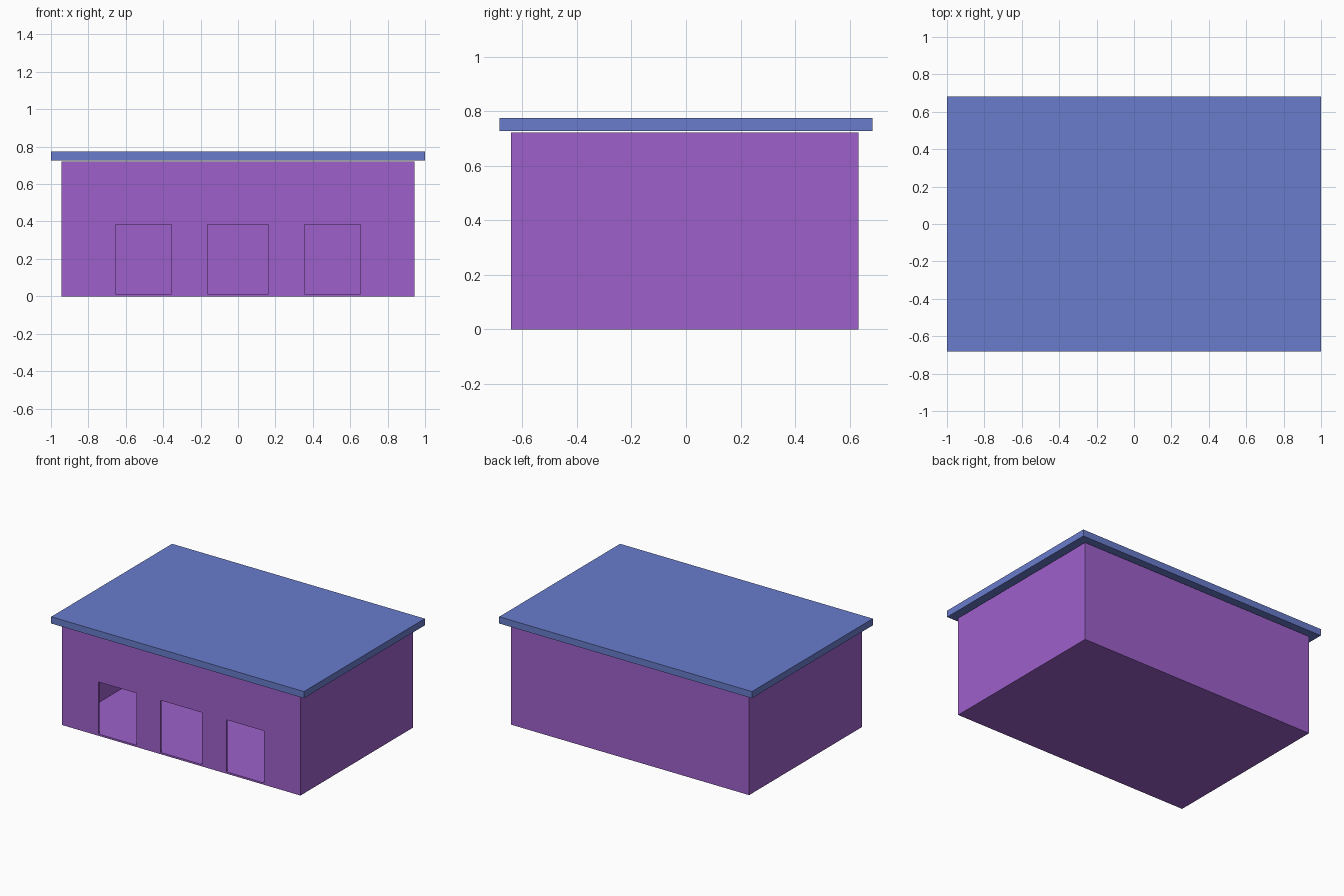
import bpy
import bmesh
from mathutils import Vector

if "Cube" in bpy.data.objects:
    bpy.data.objects.remove(bpy.data.objects["Cube"], do_unlink=True)


def make_material(name, colour):
    mat = bpy.data.materials.new(name)
    mat.use_nodes = True
    mat.diffuse_color = (*colour, 1)
    mat.node_tree.nodes["Principled BSDF"].inputs["Base Color"].default_value = (*colour, 1)
    return mat


def make_box(name, low, high, mat):
    """Axis-aligned box between two corners."""
    low, high = Vector(low), Vector(high)
    bm = bmesh.new()
    bmesh.ops.create_cube(bm, size=1)
    bmesh.ops.scale(bm, vec=high - low, verts=bm.verts)
    mesh = bpy.data.meshes.new(name)
    bm.to_mesh(mesh)
    bm.free()
    mesh.materials.append(mat)
    obj = bpy.data.objects.new(name, mesh)
    obj.location = (low + high) / 2
    bpy.context.collection.objects.link(obj)
    return obj


def cut(target, cutter):
    """Subtract the cutter, apply the result and discard the cutter."""
    cutter.hide_render = True
    mod = target.modifiers.new("opening", 'BOOLEAN')
    mod.operation = 'DIFFERENCE'
    mod.solver = 'EXACT'
    mod.object = cutter
    bpy.context.view_layer.objects.active = target
    bpy.ops.object.modifier_apply(modifier=mod.name)
    bpy.data.objects.remove(cutter, do_unlink=True)


purple = make_material("purple wall", (0.34, 0.12, 0.60))
blue = make_material("blue roof", (0.14, 0.20, 0.60))

# Hollow building shell with thin walls
half_x, front, back, top, wall = 0.943, -0.641, 0.633, 0.721, 0.012
shell = make_box("building_shell", (-half_x, front, 0), (half_x, back, top), purple)
cut(shell, make_box("room_cutter", (wall - half_x, front + wall, wall),
                    (half_x - wall, back - wall, top - wall), purple))

# Three doorways in the front wall
for left, right in ((-0.655, -0.356), (-0.163, 0.163), (0.356, 0.655)):
    cut(shell, make_box("doorway_cutter", (left, front - 0.1, wall + 0.001),
                        (right, front + 0.1, 0.385), purple))

# Flat overhanging roof slab, set just above the walls
make_box("roof_slab", (-1, -0.683, 0.727), (1, 0.683, 0.775), blue)
